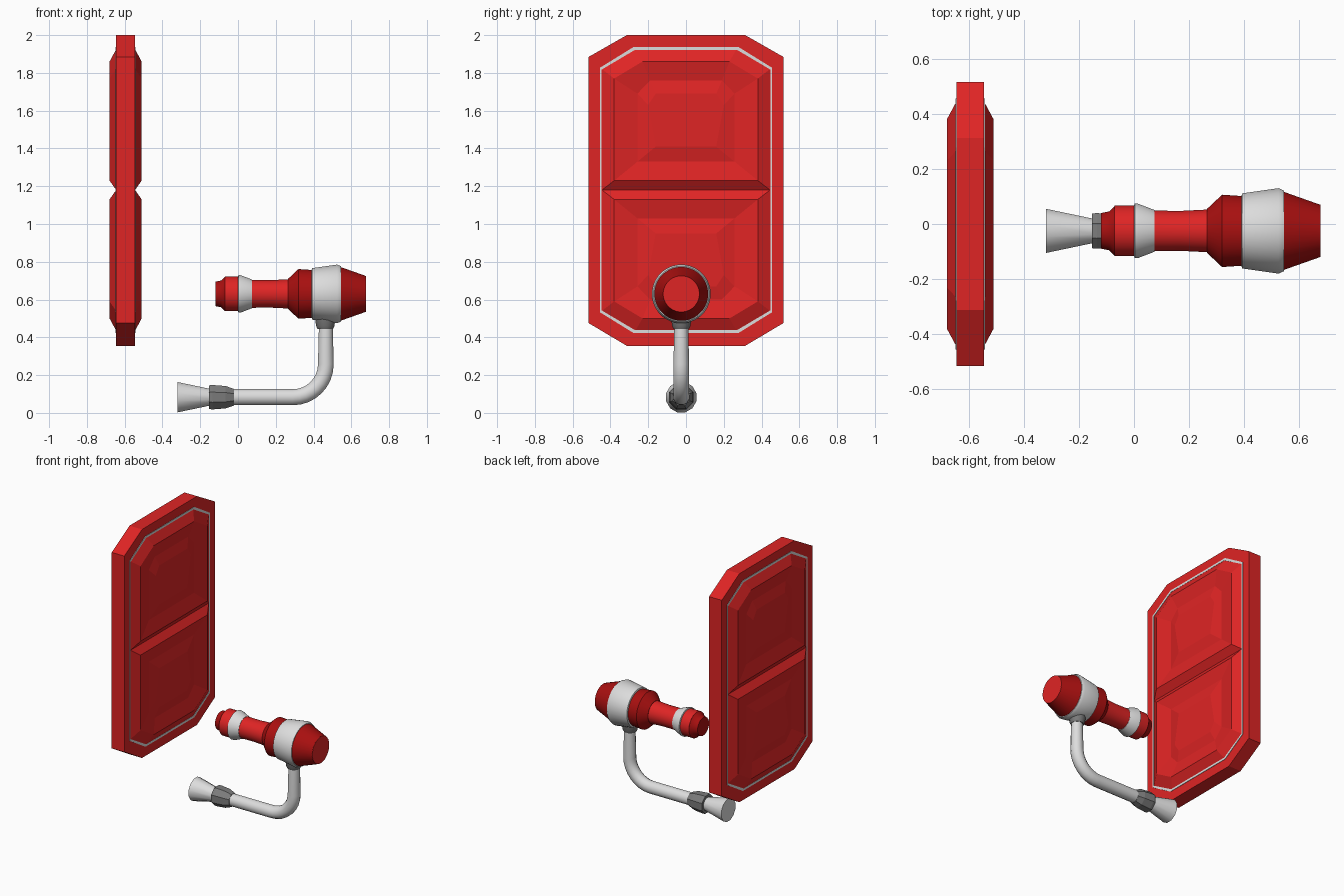
import bpy, bmesh, math
from mathutils import Vector

if "Cube" in bpy.data.objects:
    bpy.data.objects.remove(bpy.data.objects["Cube"])


def material(name, rgb):
    m = bpy.data.materials.new(name)
    m.diffuse_color = (*rgb, 1)
    m.use_nodes = True
    m.node_tree.nodes["Principled BSDF"].inputs["Base Color"].default_value = m.diffuse_color
    return m


RED = material("bright red", (0.74, 0.018, 0.018))
DARK = material("dark red", (0.40, 0.005, 0.005))
WHITE = material("off white", (0.72, 0.72, 0.72))
GRAY = material("mid gray", (0.20, 0.20, 0.20))


def loft(name, rings, mat, smooth=True):
    """Solid skinned through rings with equal point counts, capped at both ends."""
    bm = bmesh.new()
    vs = [[bm.verts.new(p) for p in r] for r in rings]
    n = len(vs[0])
    for a, b in zip(vs, vs[1:]):
        for i in range(n):
            j = (i + 1) % n
            bm.faces.new((a[i], a[j], b[j], b[i]))
    bm.faces.new(vs[0])
    bm.faces.new(vs[-1])
    bmesh.ops.recalc_face_normals(bm, faces=bm.faces)
    me = bpy.data.meshes.new(name)
    bm.to_mesh(me)
    bm.free()
    me.materials.append(mat)
    ob = bpy.data.objects.new(name, me)
    bpy.context.collection.objects.link(ob)
    if smooth:
        bpy.ops.object.select_all(action='DESELECT')
        ob.select_set(True)
        bpy.context.view_layer.objects.active = ob
        bpy.ops.object.shade_smooth_by_angle(angle=math.radians(35))
    return ob


def circle(c, axis, r, n):
    axis = Vector(axis).normalized()
    u = Vector((0, 1, 0))
    v = axis.cross(u)
    ts = [2 * math.pi * (i + 0.5) / n for i in range(n)]
    return [Vector(c) + r * (math.cos(t) * u + math.sin(t) * v) for t in ts]


YC = -0.025      # axis of the handle and pipe
ZH, ZP = 0.63, 0.083


def lathe_x(name, z, profile, n, mat, smooth=True):
    return loft(name, [circle((x, YC, z), (1, 0, 0), r, n) for x, r in profile], mat, smooth)


# ---------- door ----------
XD, HALF = -0.595, 0.05


def octagon(x, side, top, zb, zbc, ztc, zt):
    return [(x, -side, zbc), (x, -top, zb), (x, top, zb), (x, side, zbc),
            (x, side, ztc), (x, top, zt), (x, -top, zt), (x, -side, ztc)]


slab = (0.515, 0.313, 0.355, 0.475, 1.885, 2.0)
loft("door_slab", [octagon(XD + s * HALF, *slab) for s in (-1, 1)], RED, False)


def strip(name, sgn):
    """Thin octagonal inlay ring around the panels."""
    outer = (0.456, 0.278, 0.423, 0.533, 1.827, 1.937)
    inner = (0.447, 0.270, 0.438, 0.543, 1.817, 1.922)
    x0, x1 = XD + sgn * (HALF - 0.004), XD + sgn * (HALF + 0.003)
    bm = bmesh.new()
    loops = [[bm.verts.new(p) for p in octagon(x, *o)]
             for x, o in ((x0, outer), (x1, outer), (x1, inner), (x0, inner))]
    for k in range(4):
        a, b = loops[k], loops[(k + 1) % 4]
        for i in range(8):
            j = (i + 1) % 8
            bm.faces.new((a[i], a[j], b[j], b[i]))
    bmesh.ops.recalc_face_normals(bm, faces=bm.faces)
    me = bpy.data.meshes.new(name)
    bm.to_mesh(me)
    bm.free()
    me.materials.append(WHITE)
    bpy.context.collection.objects.link(bpy.data.objects.new(name, me))


# raised panel steps: side, top half width, bottom half width, z top, z chamfer, z bottom, height
STEPS = [(0.445, 0.268, 0.445, 1.925, 1.82, 1.18, -0.01),
         (0.445, 0.268, 0.445, 1.925, 1.82, 1.18, 0.0),
         (0.380, 0.230, 0.380, 1.860, 1.77, 1.23, 0.035),
         (0.257, 0.190, 0.257, 1.760, 1.69, 1.33, 0.015),
         (0.200, 0.160, 0.160, 1.690, 1.63, 1.41, 0.030)]


def panel(name, sgn, flip):
    rings = []
    for s, t, b, zt, zc, zb, h in STEPS:
        x = XD + sgn * (HALF + h)
        pts = [(-b, zb), (b, zb), (s, zc), (t, zt), (-t, zt), (-s, zc)]
        rings.append([(x, y, 2.36 - z if flip else z) for y, z in pts])
    loft(name, rings, RED, False)


for sgn, face in ((1, "inner"), (-1, "outer")):
    strip(f"door_{face}_strip", sgn)
    panel(f"door_{face}_upper_panel", sgn, False)
    panel(f"door_{face}_lower_panel", sgn, True)

# ---------- handle: turned sections along x ----------
N = 32
lathe_x("handle_tip", ZH, [(-0.12, 0.065), (-0.09, 0.071), (-0.07, 0.091)], N, DARK)
lathe_x("handle_knob", ZH, [(-0.07, 0.092), (0.0, 0.092)], N, RED)
lathe_x("handle_small_ring", ZH, [(0.0, 0.092), (0.003, 0.1), (0.015, 0.099), (0.075, 0.076)], N, WHITE)
lathe_x("handle_shaft", ZH, [(0.07, 0.074), (0.17, 0.073), (0.27, 0.078)], N, RED)
lathe_x("handle_flare", ZH, [(0.265, 0.08), (0.32, 0.132), (0.395, 0.127)], N, DARK)
lathe_x("handle_large_ring", ZH, [(0.39, 0.127), (0.393, 0.137), (0.525, 0.156), (0.545, 0.147)], N, WHITE)
lathe_x("handle_end_cone", ZH, [(0.54, 0.144), (0.675, 0.096)], N, DARK)
lathe_x("handle_end_disc", ZH, [(0.672, 0.0955), (0.677, 0.0955)], N, RED)

# ---------- pipe: tapering bent tube ----------
XP, BEND = 0.465, 0.175
path = [((XP, YC, 0.50), (0, 0, -1), 0.037)]
for k in range(9):
    a = math.pi / 2 * k / 8
    path.append(((XP - BEND + BEND * math.cos(a), YC, ZP + BEND - BEND * math.sin(a)),
                 (-math.sin(a), 0, -math.cos(a)), 0.043 + 0.001 * k / 8))
path.append(((-0.05, YC, ZP), (-1, 0, 0), 0.044))
loft("pipe", [circle(c, d, r, 12) for c, d, r in path], WHITE)

# collar, nut and nozzle
loft("pipe_collar", [circle((XP - 0.003, YC, z), (0, 0, 1), r, 12)
                     for z, r in ((0.445, 0.043), (0.46, 0.05), (0.50, 0.056))], GRAY)
lathe_x("pipe_nut", ZP, [(-0.153, 0.068), (-0.135, 0.07), (-0.065, 0.064), (-0.022, 0.048)], 8, GRAY, False)
lathe_x("nozzle", ZP, [(-0.32, 0.083), (-0.14, 0.044)], 12, WHITE)
